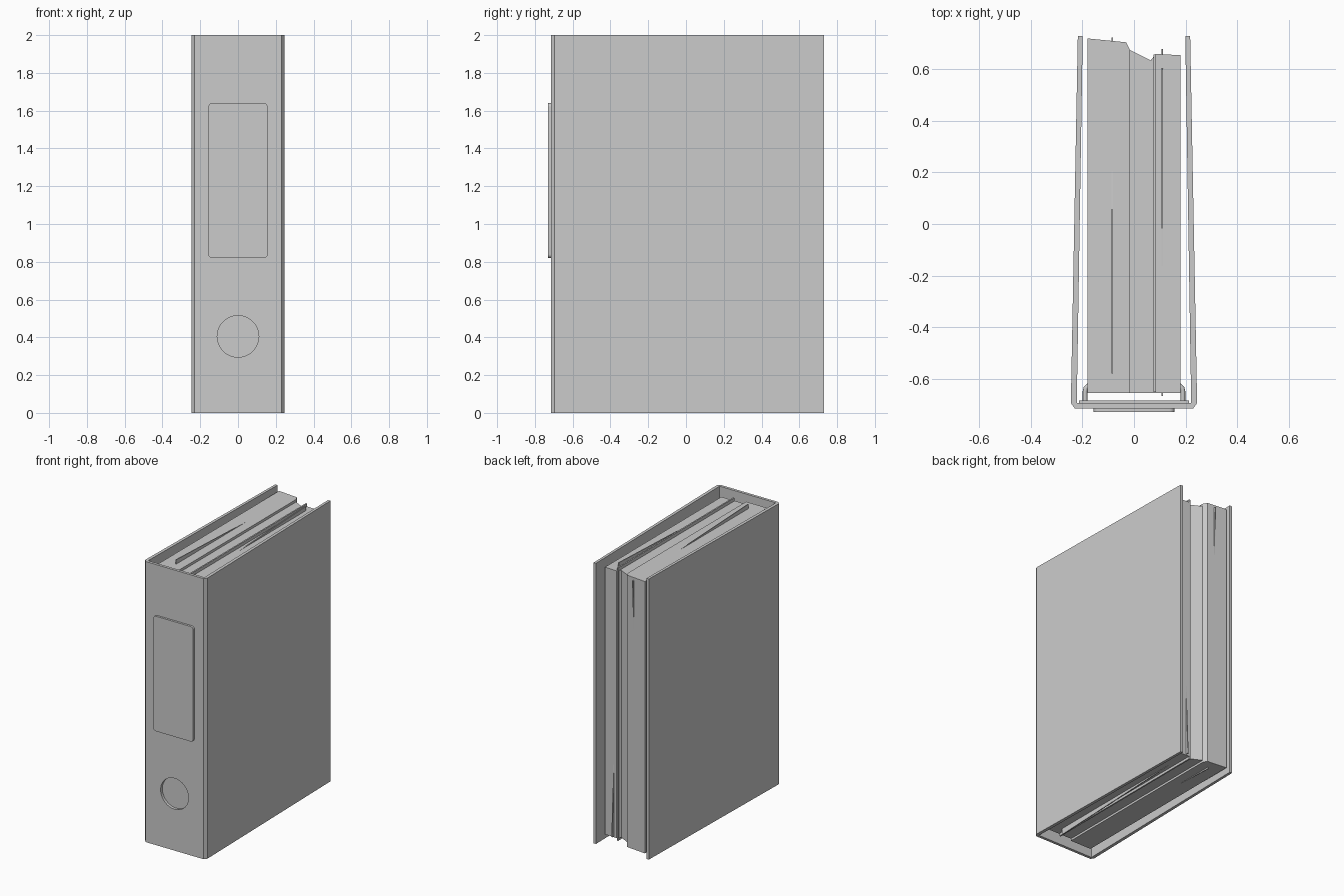
import bpy, bmesh, math
from mathutils import Matrix

if "Cube" in bpy.data.objects:
    bpy.data.objects.remove(bpy.data.objects["Cube"])


def prism(name, pts, lo, hi, upright=True):
    """Extrude an outline: (x, y) along z when upright, otherwise (x, z) along y."""
    bm = bmesh.new()
    place = (lambda a, b, t: (a, b, t)) if upright else (lambda a, b, t: (a, t, b))
    face = bm.faces.new([bm.verts.new(place(a, b, lo)) for a, b in pts])
    moved = bmesh.ops.extrude_face_region(bm, geom=[face])["geom"]
    bmesh.ops.translate(bm, vec=place(0, 0, hi - lo),
                        verts=[g for g in moved if isinstance(g, bmesh.types.BMVert)])
    bmesh.ops.recalc_face_normals(bm, faces=bm.faces)
    mesh = bpy.data.meshes.new(name)
    bm.to_mesh(mesh)
    bm.free()
    ob = bpy.data.objects.new(name, mesh)
    bpy.context.collection.objects.link(ob)
    return ob


def box(name, centre, size, tilt=0):
    bm = bmesh.new()
    bmesh.ops.create_cube(bm, size=1, matrix=Matrix.Diagonal((*size, 1)))
    mesh = bpy.data.meshes.new(name)
    bm.to_mesh(mesh)
    bm.free()
    ob = bpy.data.objects.new(name, mesh)
    ob.location = centre
    ob.rotation_euler.x = tilt
    bpy.context.collection.objects.link(ob)
    return ob


def smooth(ob):
    bpy.ops.object.select_all(action='DESELECT')
    ob.select_set(True)
    bpy.context.view_layer.objects.active = ob
    bpy.ops.object.shade_smooth_by_angle(angle=math.radians(30))


# Cover: spine and two boards leaning inward, one folded outline
half = [(0.23, -0.715), (0.245, -0.695), (0.218, 0.73), (0.199, 0.73), (0.222, -0.695)]
cover = prism("cover", half + [(-x, y) for x, y in reversed(half)], 0, 2)

# Finger hole through the spine
circle = [(0.11 * math.cos(i * math.tau / 48), 0.405 + 0.11 * math.sin(i * math.tau / 48))
          for i in range(48)]
cutter = prism("finger_hole_cutter", circle, -0.8, -0.67, upright=False)
cutter.hide_render = True
cutter.hide_viewport = True
hole = cover.modifiers.new("finger_hole", 'BOOLEAN')
hole.object = cutter
hole.solver = 'EXACT'

# Rounded label on the spine
label_pts = []
for cx, cz, start in ((0.137, 1.62, 0), (-0.137, 1.62, 90), (-0.137, 0.84, 180), (0.137, 0.84, 270)):
    for i in range(6):
        a = math.radians(start + 18 * i)
        label_pts.append((cx + 0.02 * math.cos(a), cz + 0.02 * math.sin(a)))
smooth(prism("spine_label", label_pts, -0.73, -0.714, upright=False))

# Mechanism plate inside the spine
box("mechanism_plate", (0, -0.69, 1.0), (0.425, 0.01, 1.6))

# Two wire arches holding the paper
for n, z in enumerate((0.75, 1.25)):
    curve = bpy.data.curves.new("wire_arch", 'CURVE')
    curve.dimensions = '3D'
    curve.bevel_depth = 0.009
    curve.bevel_resolution = 3
    side = [(-0.19, -0.688), (-0.19, -0.65), (-0.187, -0.637), (-0.178, -0.628), (-0.165, -0.625)]
    path = side + [(-x, y) for x, y in reversed(side)]
    spline = curve.splines.new('POLY')
    spline.points.add(len(path) - 1)
    for p, (x, y) in zip(spline.points, path):
        p.co = (x, y, z, 1)
    bpy.context.collection.objects.link(bpy.data.objects.new(f"wire_arch_{n + 1}", curve))

# Paper stacks with uneven back edges
prism("paper_stack_left", [(-0.18, -0.655), (-0.015, -0.655), (-0.015, 0.675),
                           (-0.03, 0.705), (-0.18, 0.72)], 0.03, 1.968)
prism("paper_stack_right", [(-0.015, -0.655), (0.18, -0.655), (0.18, 0.655), (0.085, 0.66),
                            (0.065, 0.635), (-0.015, 0.675)], 0.045, 1.95)

# Loose sheets sticking out of the stacks
box("loose_sheet_left", (-0.085, 0.034, 1.009), (0.006, 1.305, 1.93), -0.04)
box("loose_sheet_right", (0.11, 0.006, 0.991), (0.006, 1.27, 1.93), 0.04)
box("divider_sheet", (0.08, 0.003, 1.0), (0.01, 1.31, 1.945))
